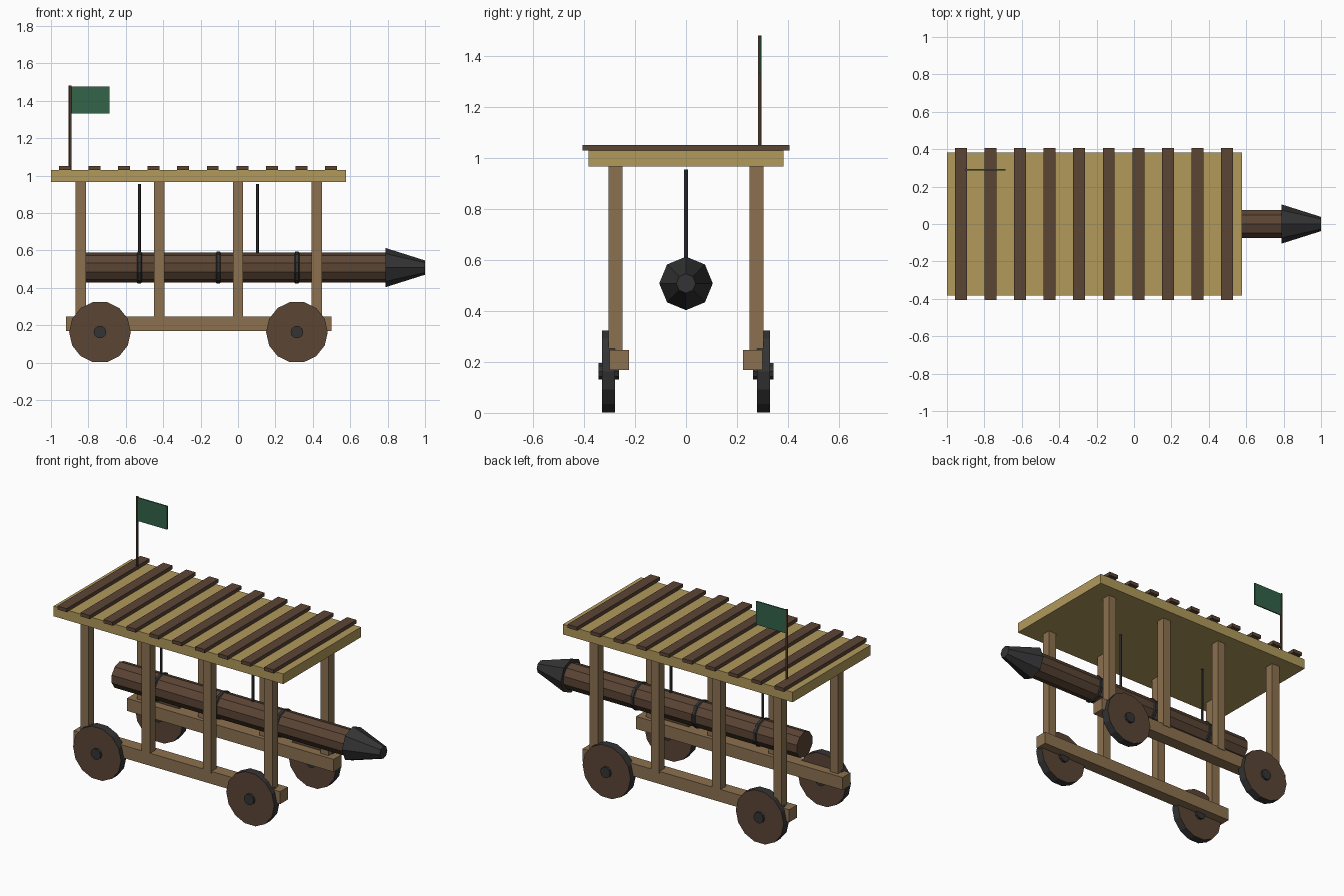
import bpy, bmesh, math

if "Cube" in bpy.data.objects:
    bpy.data.objects.remove(bpy.data.objects["Cube"])


def material(name, rgb):
    m = bpy.data.materials.new(name)
    m.diffuse_color = (*rgb, 1)
    m.use_nodes = True
    m.node_tree.nodes["Principled BSDF"].inputs["Base Color"].default_value = m.diffuse_color
    return m


STRAW = material("straw roof", (0.44, 0.32, 0.105))
WOOD = material("light wood", (0.265, 0.165, 0.08))
BROWN = material("dark wood", (0.105, 0.06, 0.035))
IRON = material("iron", (0.034, 0.034, 0.036))
GREEN = material("green cloth", (0.033, 0.125, 0.067))


def finish(name, bm, *mats):
    bmesh.ops.recalc_face_normals(bm, faces=bm.faces)
    me = bpy.data.meshes.new(name)
    bm.to_mesh(me)
    bm.free()
    for m in mats:
        me.materials.append(m)
    ob = bpy.data.objects.new(name, me)
    bpy.context.collection.objects.link(ob)
    return ob


def box(name, x, y, z, mat):
    """Box from (min, max) pairs."""
    bm = bmesh.new()
    bmesh.ops.create_cube(bm, size=1)
    for v in bm.verts:
        for i, (a, b) in enumerate((x, y, z)):
            v.co[i] = a if v.co[i] < 0 else b
    return finish(name, bm, mat)


def turned(name, axis, centre, profile, n, phase, side, cap=None):
    """Turned solid along an axis from (position, radius) pairs."""
    bm = bmesh.new()
    rings = []
    for t, r in profile:
        ring = []
        for k in range(n):
            a = phase + 2 * math.pi * k / n
            c, s = r * math.cos(a), r * math.sin(a)
            p = {"x": (t, c, s), "y": (c, t, s), "z": (c, s, t)}[axis]
            ring.append(bm.verts.new([p[i] + centre[i] for i in range(3)]))
        rings.append(ring)
    for a, b in zip(rings, rings[1:]):
        for k in range(n):
            j = (k + 1) % n
            bm.faces.new((a[k], a[j], b[j], b[k]))
    for ring in (rings[0], rings[-1]):
        bm.faces.new(ring).material_index = 1 if cap else 0
    return finish(name, bm, *([side, cap] if cap else [side]))


# Roof with cross slats
box("roof", (-1, 0.578), (-0.382, 0.382), (0.966, 1.029), STRAW)
for i in range(10):
    x = -0.925 + 0.158 * i
    box("roof_slat", (x - 0.032, x + 0.032), (-0.407, 0.407), (1.029, 1.051), BROWN)

# Frame and wheels on both sides
for s in (-1, 1):
    def span(a, b):
        return tuple(sorted((s * a, s * b)))
    box("side_beam", (-0.92, 0.5), span(0.224, 0.301), (0.168, 0.246), WOOD)
    for x in (-0.842, -0.421, 0, 0.421):
        box("post", (x - 0.028, x + 0.028), span(0.249, 0.304), (0.235, 0.968), WOOD)
    for x in (-0.738, 0.315):
        c = (x, 0, 0.163)
        turned("wheel", "y", c, [(s * 0.278, 0.165), (s * 0.33, 0.165)], 14, 0, IRON, BROWN)
        turned("wheel_hub", "y", c, [(s * 0.263, 0.034), (s * 0.344, 0.034)], 10, 0, IRON)

# Hanging ram with iron head, bands and ropes
C = (0, 0, 0.508)
UP = math.pi / 2
turned("ram_log", "x", C, [(-0.815, 0.08), (0.795, 0.08)], 10, UP, BROWN)
turned("ram_head", "x", C, [(0.788, 0.105), (1.0, 0.038)], 8, UP, IRON)
for x in (-0.527, -0.105, 0.315):
    turned("ram_band", "x", C, [(x - 0.014, 0.078), (x - 0.008, 0.086),
                                (x + 0.008, 0.086), (x + 0.014, 0.078)], 10, UP, IRON)
for x in (-0.527, 0.103):
    turned("rope", "z", (x, 0, 0), [(0.56, 0.008), (0.955, 0.008)], 6, 0, IRON)

# Flag on the roof
turned("flag_pole", "z", (-0.897, 0.29, 0), [(1.02, 0.008), (1.481, 0.008)], 6, 0, BROWN)
box("flag", (-0.895, -0.688), (0.286, 0.294), (1.332, 1.477), GREEN)
